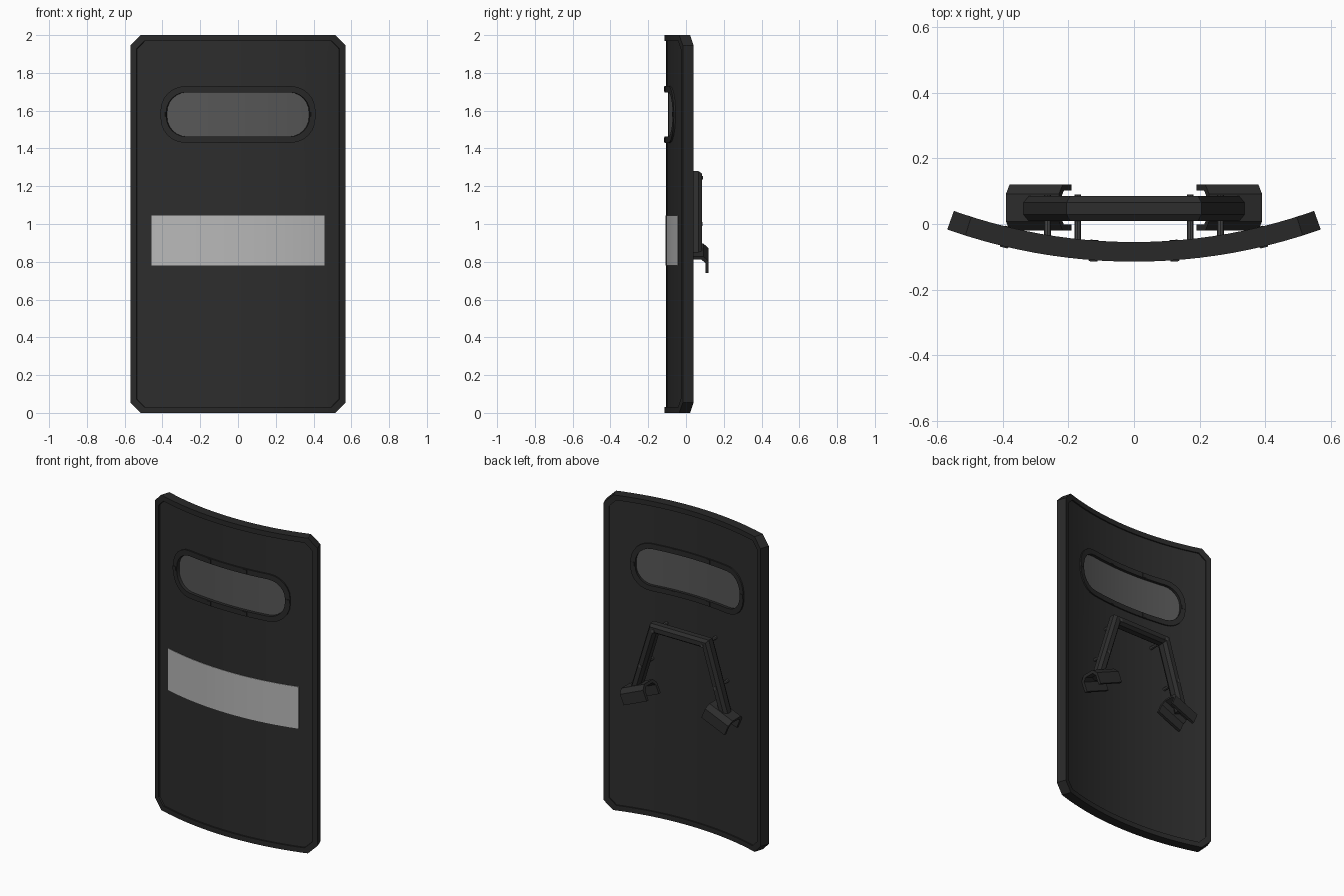
import bpy, bmesh, math
from mathutils import Vector

if "Cube" in bpy.data.objects:
    bpy.data.objects.remove(bpy.data.objects["Cube"])

R, CY = 1.70, 1.585          # outer radius of the curved plate, arc centre in y


def mat(name, v):
    m = bpy.data.materials.new(name)
    m.diffuse_color = (v, v, v, 1)
    m.use_nodes = True
    m.node_tree.nodes["Principled BSDF"].inputs["Base Color"].default_value = m.diffuse_color
    return m


BODY = mat("dark body", 0.026)
TRIM = mat("dark trim", 0.022)
GLASS = mat("window grey", 0.095)
STRIPE = mat("stripe light grey", 0.48)
METAL = mat("bolt grey", 0.06)


def bend(x, d, z):
    """Wrap a flat point (x, depth behind front, z) on to the arc."""
    t = math.asin(x / R)
    return ((R - d) * math.sin(t), CY - (R - d) * math.cos(t), z)


def make(name, verts, faces, material, smooth=False):
    me = bpy.data.meshes.new(name)
    me.from_pydata(verts, [], faces)
    bm = bmesh.new()
    bm.from_mesh(me)
    bmesh.ops.recalc_face_normals(bm, faces=bm.faces)
    bm.to_mesh(me)
    bm.free()
    me.materials.append(material)
    ob = bpy.data.objects.new(name, me)
    bpy.context.collection.objects.link(ob)
    if smooth:
        bpy.context.view_layer.objects.active = ob
        ob.select_set(True)
        bpy.ops.object.shade_smooth_by_angle(angle=math.radians(25))
        ob.select_set(False)
    return ob


def plate(name, loops, d0, d1, material):
    """Curved slab from flat outlines (the second loop is a hole)."""
    bm = bmesh.new()
    for loop in loops:
        vs = [bm.verts.new((x, 0, z)) for x, z in loop]
        for a, b in zip(vs, vs[1:] + vs[:1]):
            bm.edges.new((a, b))
    bmesh.ops.triangle_fill(bm, edges=bm.edges[:], use_beauty=True, normal=(0, -1, 0))
    for i in range(-11, 12):
        bmesh.ops.bisect_plane(bm, geom=bm.verts[:] + bm.edges[:] + bm.faces[:],
                               plane_co=(i * 0.05 + 0.0007, 0, 0), plane_no=(1, 0, 0), dist=1e-5)
    bm.verts.index_update()
    n = len(bm.verts)
    flat = [v.co.copy() for v in bm.verts]
    verts = [bend(c.x, d0, c.z) for c in flat] + [bend(c.x, d1, c.z) for c in flat]
    front = [[v.index for v in f.verts] for f in bm.faces]
    faces = front + [[i + n for i in reversed(f)] for f in front]
    for e in bm.edges:
        if len(e.link_faces) == 1:
            a, b = e.verts[0].index, e.verts[1].index
            faces.append([a, b, b + n, a + n])
    bm.free()
    return make(name, verts, faces, material, True)


def octagon(hw, z0, z1, c):
    return [(-hw + c, z0), (hw - c, z0), (hw, z0 + c), (hw, z1 - c),
            (hw - c, z1), (-hw + c, z1), (-hw, z1 - c), (-hw, z0 + c)]


def rounded(hw, z0, z1, r, seg=6):
    pts = []
    for k, (cx, cz) in enumerate([(hw - r, z1 - r), (-hw + r, z1 - r),
                                  (-hw + r, z0 + r), (hw - r, z0 + r)]):
        for i in range(seg + 1):
            a = math.pi / 2 * (k + i / seg)
            pts.append((cx + r * math.cos(a), cz + r * math.sin(a)))
    return pts


def box(x, z, w, h):
    return [(x - w, z - h), (x + w, z - h), (x + w, z + h), (x - w, z + h)]


# Curved body, rim, window and stripe
plate("shield_panel", [octagon(0.55, 0.02, 1.98, 0.045), rounded(0.395, 1.448, 1.712, 0.115)],
      0.009, 0.052, BODY)
plate("shield_rim", [octagon(0.57, 0, 2, 0.055), octagon(0.538, 0.032, 1.968, 0.042)],
      0.0, 0.06, TRIM)
plate("window_frame", [rounded(0.41, 1.43, 1.73, 0.13), rounded(0.38, 1.463, 1.697, 0.105)],
      0.0, 0.06, TRIM)
plate("window_glass", [rounded(0.39, 1.455, 1.705, 0.113)], 0.02, 0.042, GLASS)
plate("front_stripe", [box(0, 0.9125, 0.46, 0.1325)], 0.006, 0.0095, STRIPE)

# Small clips around the window frame
for s in (-1, 1):
    plate("frame_clip_side", [box(s * 0.397, 1.58, 0.012, 0.012)], -0.004, 0.062, TRIM)
    for z in (1.446, 1.714):
        plate("frame_clip", [box(s * 0.125, z, 0.013, 0.013)], -0.004, 0.062, TRIM)

# Handle: octagonal bar swept along a trapezoid path with mitred corners
path = [Vector(p) for p in [(-0.315, 0.83), (-0.185, 1.253), (0.185, 1.253), (0.315, 0.83)]]
sect = [(-0.028, -0.018), (-0.014, -0.038), (0.014, -0.038), (0.028, -0.018),
        (0.028, 0.018), (0.014, 0.038), (-0.014, 0.038), (-0.028, 0.018)]
verts, faces = [], []
for i, p in enumerate(path):
    dirs = [(path[j + 1] - path[j]).normalized() for j in (i - 1, i) if 0 <= j < len(path) - 1]
    nrm = sum((Vector((-d.y, d.x)) for d in dirs), Vector((0, 0))).normalized()
    nrm /= nrm.dot(Vector((-dirs[0].y, dirs[0].x)))
    verts += [(p.x + nrm.x * u, 0.047 + v, p.y + nrm.y * u) for u, v in sect]
for i in range(3):
    for k in range(8):
        m = (k + 1) % 8
        faces.append([i * 8 + k, i * 8 + m, i * 8 + 8 + m, i * 8 + 8 + k])
faces += [list(range(8)), list(range(24, 32))]
make("handle_bar", verts, faces, BODY)

# Arm cradles: chamfered channels, open downwards, tilted at the ends of the handle
half = [(0.07, -0.05), (0.07, 0.018), (0.042, 0.046), (0.032, 0.028), (0.052, 0.008), (0.052, -0.05)]
outer, inner = half[:3], half[3:]
prof = outer + [(-y, n) for y, n in reversed(outer)] + [(-y, n) for y, n in reversed(inner)][::1]
prof = prof[:6] + [(-y, n) for y, n in reversed(inner)] + inner
for s, side in ((-1, "left"), (1, "right")):
    verts = []
    for t in (-0.088, 0.088):
        for y, n in prof:
            verts.append((s * (0.292 + 0.92 * t + 0.39 * n), 0.05 + y, 0.82 - 0.39 * t + 0.92 * n))
    # matched outer and inner points make the channel wall strips
    out = [0, 1, 2, 3, 4, 5]
    inn = [11, 10, 9, 8, 7, 6]
    faces = []
    order = {6: 0, 7: 1, 8: 2, 9: 3, 10: 4, 11: 5}
    inn = sorted(range(6, 12), key=lambda k: (-prof[k][0], prof[k][1] if prof[k][0] > 0 else -prof[k][1]))
    for a in range(5):
        o0, o1, i0, i1 = out[a], out[a + 1], inn[a], inn[a + 1]
        faces += [[o0, o1, o1 + 12, o0 + 12], [i0, i1, i1 + 12, i0 + 12],
                  [o0, o1, i1, i0], [o0 + 12, o1 + 12, i1 + 12, i0 + 12]]
    for a in (0, 5):
        faces.append([out[a], inn[a], inn[a] + 12, out[a] + 12])
    make("arm_cradle_" + side, verts, faces, BODY)

    # Bolts joining the handle to the panel
    for x, z, y1 in ((0.172, 1.245, 0.09), (0.264, 1.0, 0.088)):
        y0 = bend(x, 0.045, z)[1]
        bpy.ops.mesh.primitive_cylinder_add(vertices=8, radius=0.01, depth=y1 - y0,
                                            location=(s * x, (y0 + y1) / 2, z),
                                            rotation=(math.pi / 2, 0, 0))
        ob = bpy.context.object
        ob.name = "handle_bolt_" + side
        ob.data.materials.append(METAL)
        ob.select_set(False)
